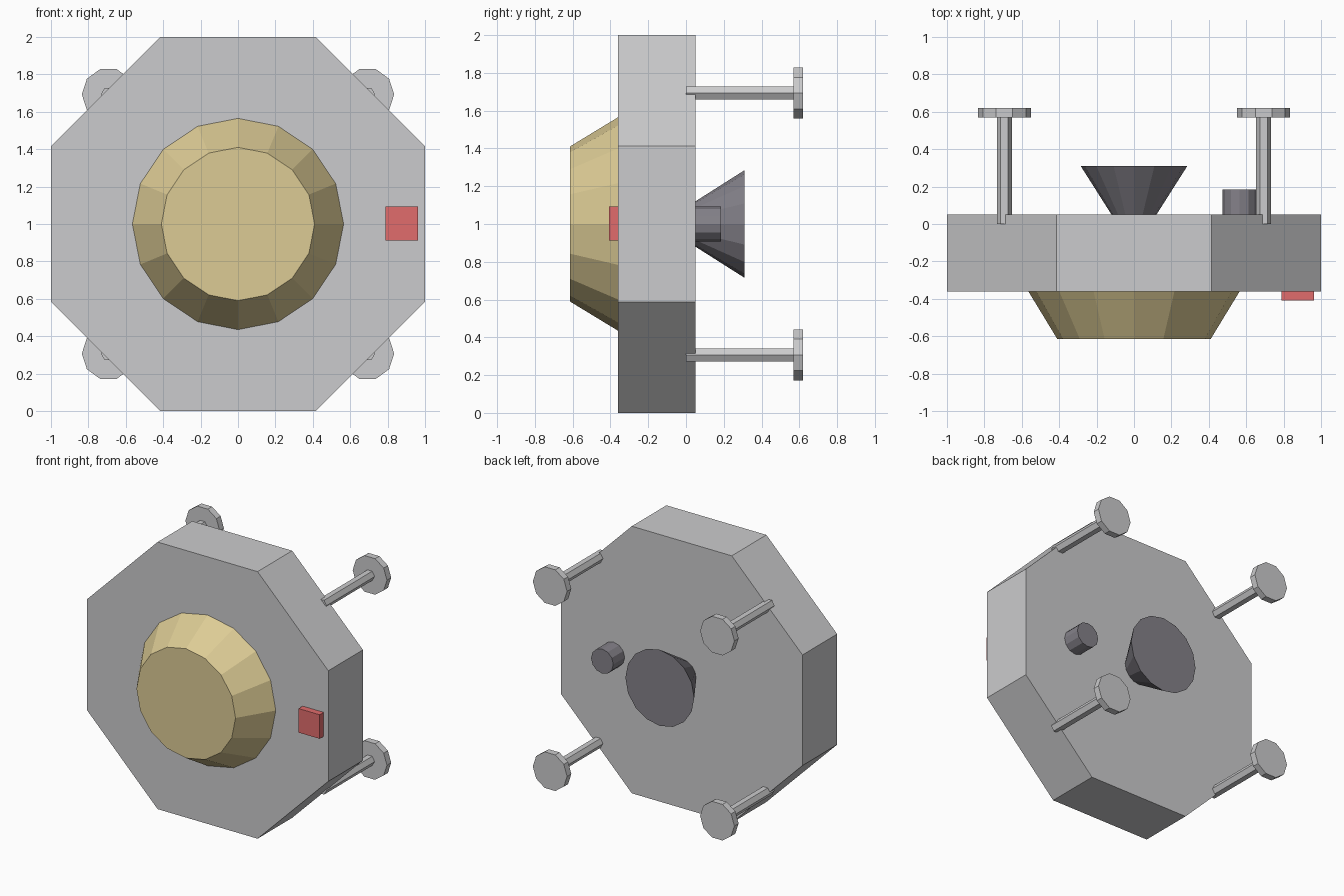
import bpy
import math
from mathutils import Matrix

if "Cube" in bpy.data.objects:
    bpy.data.objects.remove(bpy.data.objects["Cube"], do_unlink=True)


def make_material(name, color):
    mat = bpy.data.materials.new(name)
    mat.use_nodes = True
    mat.diffuse_color = (*color, 1)
    mat.node_tree.nodes["Principled BSDF"].inputs["Base Color"].default_value = (*color, 1)
    return mat


grey = make_material("hull grey", (0.60, 0.60, 0.61))
gold = make_material("shield gold", (0.72, 0.60, 0.30))
red = make_material("sensor red", (0.75, 0.15, 0.15))
dark = make_material("engine dark grey", (0.23, 0.22, 0.25))

CENTRE_Z = 1.0


def prism(name, sides, r_front, r_back, y_front, y_back, mat, x=0, z=CENTRE_Z, turn=0):
    """Flat-sided prism or frustum lying along the y axis."""
    bpy.ops.mesh.primitive_cone_add(vertices=sides, radius1=r_front, radius2=r_back,
                                    depth=y_back - y_front)
    obj = bpy.context.object
    obj.name = name
    # spin about own axis, then tip the axis from z to y
    obj.data.transform(Matrix.Rotation(-math.pi / 2, 4, "X") @ Matrix.Rotation(turn, 4, "Z"))
    obj.location = (x, (y_front + y_back) / 2, z)
    obj.data.materials.append(mat)
    return obj


# Octagonal hull, flat sides on the axes
hull_radius = 1 / math.cos(math.pi / 8)
prism("hull", 8, hull_radius, hull_radius, -0.36, 0.05, grey, turn=math.pi / 8)

# Tapered shield on the front
prism("front_shield", 16, 0.41, 0.565, -0.615, -0.36, gold)

# Engine bell and small thruster on the back
prism("engine_bell", 16, 0.12, 0.285, 0.05, 0.31, dark)
prism("small_thruster", 12, 0.092, 0.092, 0.05, 0.185, dark, x=0.565)

# Square sensor on the front
bpy.ops.mesh.primitive_cube_add(size=1, location=(0.875, -0.383, 1.003))
sensor = bpy.context.object
sensor.name = "sensor_box"
sensor.scale = (0.175, 0.05, 0.18)
sensor.data.materials.append(red)

# Four legs with round foot pads, vertices pointing sideways
for side, sx in (("left", 1), ("right", -1)):
    for level, sz in (("upper", 1), ("lower", -1)):
        x, z = sx * 0.693, CENTRE_Z + sz * 0.693
        prism(f"{level}_{side}_leg", 6, 0.04, 0.04, 0.0, 0.57, grey, x, z, math.pi / 2)
        prism(f"{level}_{side}_foot_pad", 10, 0.142, 0.142, 0.57, 0.62, grey, x, z, math.pi / 2)
